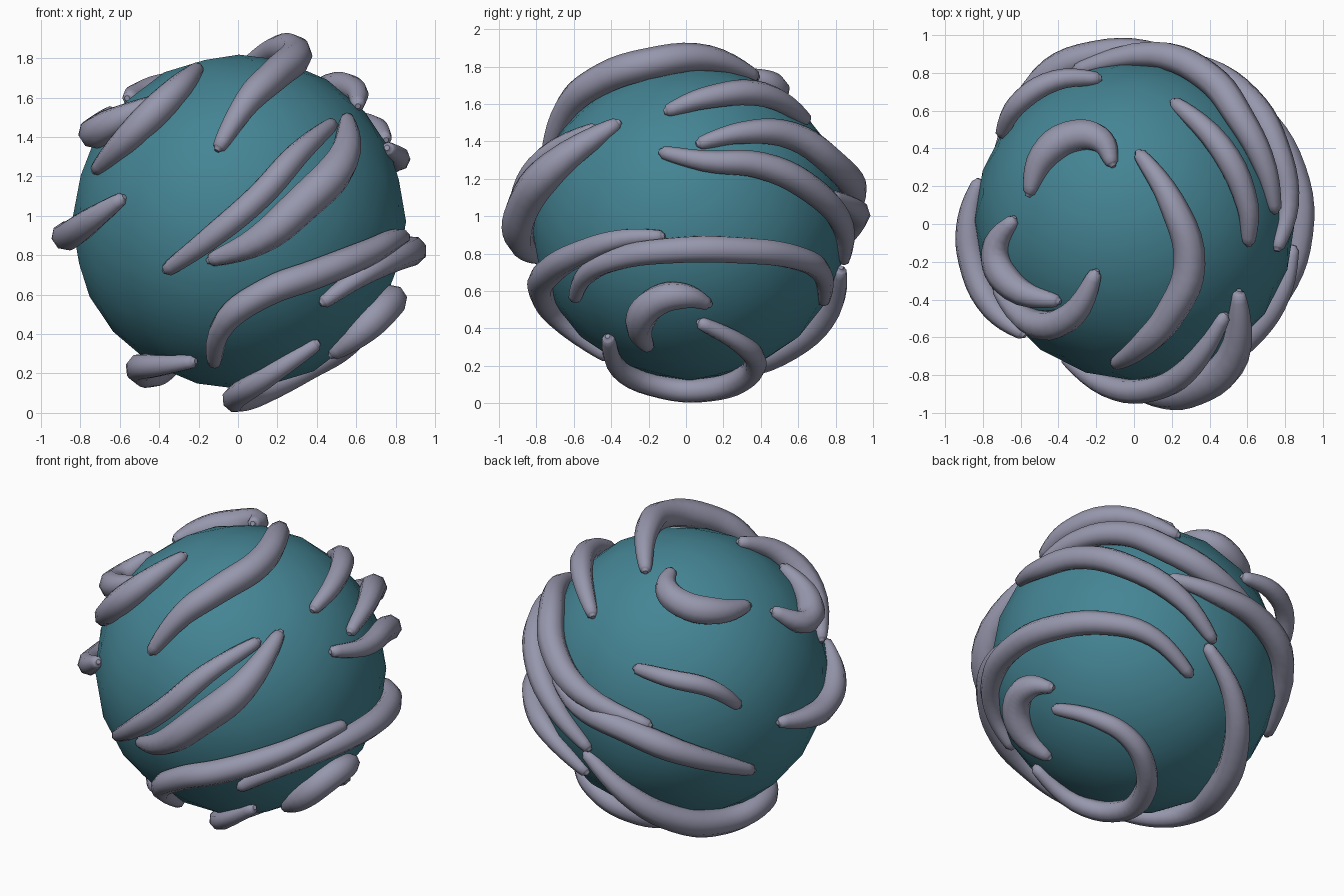
import bpy, math
from mathutils import Vector

if "Cube" in bpy.data.objects:
    bpy.data.objects.remove(bpy.data.objects["Cube"])

C = Vector((0.005, 0.02, 0.97))
R = 0.848

def material(name, rgb):
    m = bpy.data.materials.new(name)
    m.diffuse_color = (*rgb, 1)
    m.use_nodes = True
    m.node_tree.nodes["Principled BSDF"].inputs["Base Color"].default_value = m.diffuse_color
    return m

teal = material("teal", (0.058, 0.232, 0.295))
grey = material("lilac grey", (0.31, 0.31, 0.42))

# core ball, coarse but smooth shaded
bpy.ops.mesh.primitive_ico_sphere_add(subdivisions=3, radius=R, location=C)
ball = bpy.context.object
ball.name = "ball"
ball.data.materials.append(teal)
bpy.ops.object.shade_smooth()

TIP = 0.034

def strand(name, view, width, lift, *pts):
    """Tapered strand on the ball; view tells which two coordinates are given (None: all three)."""
    path = []
    for p in pts:
        if view == "front":
            d = Vector((p[0], 0, p[1])) - C
            d.y = -math.sqrt(max(0, 0.77 - d.x**2 - d.z**2))
        elif view == "right":
            d = Vector((0, p[0], p[1])) - C
            d.x = math.sqrt(max(0, 0.77 - d.y**2 - d.z**2))
        elif view == "top":
            d = Vector((p[0], p[1], 0)) - C
            d.z = math.sqrt(max(0, 0.77 - d.x**2 - d.y**2))
        else:
            d = Vector(p) - C
        path.append(d.normalized())
    dist = [0]
    for a, b in zip(path, path[1:]):
        dist.append(dist[-1] + (b - a).length)
    knots = []
    for d, s in zip(path, dist):
        k = math.sin(math.pi * s / dist[-1]) ** 0.75 if 0 < s < dist[-1] else 0
        w = TIP + (width - TIP) * k
        knots.append((C + d * (R + lift * width * k + 0.006), w))
    # rounded tips
    for end, i, j in ((0, 0, 1), (1, -1, -2)):
        tip = knots[i][0] + (knots[i][0] - knots[j][0]).normalized() * 0.022
        knots.insert(len(knots) if end else 0, (tip, 0.014))
        if not end:
            continue
    cu = bpy.data.curves.new(name, "CURVE")
    cu.dimensions = "3D"
    cu.bevel_depth = 1
    cu.bevel_resolution = 2
    cu.resolution_u = 5
    cu.use_fill_caps = True
    sp = cu.splines.new("BEZIER")
    sp.radius_interpolation = "LINEAR" if len(knots) < 4 else "CARDINAL"
    sp.bezier_points.add(len(knots) - 1)
    for bp, (co, w) in zip(sp.bezier_points, knots):
        bp.co = co
        bp.radius = w
        bp.handle_left_type = bp.handle_right_type = "AUTO"
    ob = bpy.data.objects.new(name, cu)
    bpy.context.collection.objects.link(ob)
    cu.materials.append(grey)
    bpy.ops.object.select_all(action="DESELECT")
    ob.select_set(True)
    bpy.context.view_layer.objects.active = ob
    bpy.ops.object.convert(target="MESH")
    bpy.ops.object.shade_smooth_by_angle(angle=math.radians(60))

# upper strands
strand("upper_left_strand", "front", .077, .5, (-.21, 1.77), (-.32, 1.62), (-.52, 1.42), (-.74, 1.24))
strand("left_hook", "top", .08, .45, (-.66, .02), (-.73, -.15), (-.63, -.33), (-.42, -.42))
strand("top_hook", "top", .088, .25, (-.57, .17), (-.48, .36), (-.3, .47), (-.17, .44), (-.12, .33))
strand("crown_strand", "top", .085, .8, (.03, .38), (.19, .12), (.28, -.2), (.18, -.46), (.05, -.62), (-.1, -.76))
# front strands
strand("front_strand_thin", "front", .067, .8, (.49, 1.48), (.3, 1.31), (.1, 1.09), (-.15, .88), (-.37, .72))
strand("front_strand_wide", "front", .095, 1.0, (.57, 1.51), (.49, 1.25), (.3, 1.05), (.1, .88), (-.14, .77))
strand("lower_front_strand", None, .075, .4, (-.12, -.42, .26), (-.06, -.67, .48), (.15, -.8, .6), (.4, -.74, .70),
       (.66, -.55, .81), (.8, -.33, .88), (.87, -.14, .89))
# right strands
strand("lower_right_band", None, .075, .5, (.46, -.63, .54), (.62, -.56, .67), (.78, -.37, .77), (.87, -.05, .82),
       (.83, .28, .82), (.66, .58, .78), (.46, .73, .7), (.2, .75, .54))
strand("lower_right_hook", "right", .085, .3, (-.21, .28), (-.25, .42), (-.15, .55), (0, .57), (.12, .52))
strand("upper_right_strand", "right", .068, .8, (-.1, 1.58), (.1, 1.62), (.4, 1.63), (.66, 1.53))
strand("back_right_strand_upper", None, .08, .7, (.8, .08, 1.42), (.72, .3, 1.46), (.56, .56, 1.43), (.38, .76, 1.28),
       (.1, .87, 1.13), (-.31, .83, 1.01))
strand("back_right_strand_lower", None, .075, .55, (.8, -.13, 1.36), (.85, .1, 1.31), (.75, .4, 1.27), (.58, .65, 1.14),
       (.33, .82, .95), (.11, .86, .76))
# back and left strands
strand("back_strand", None, .075, .65, (.38, .8, 1.11), (.13, .88, 1.04), (-.2, .85, .98), (-.47, .73, .87), (-.73, .36, .65))
strand("back_left_strand", None, .058, 1.3, (-.2, .8, 1.34), (-.4, .74, 1.31), (-.6, .61, 1.25), (-.72, .49, 1.12))
strand("left_strand", None, .075, .5, (-.61, -.6, 1.09), (-.75, -.45, .98), (-.87, -.2, .9), (-.86, .03, .91), (-.83, .22, .94))
# underside strands
strand("bottom_ring", None, .066, .75, (.4, -.42, .34), (.15, -.36, .17), (-.01, -.12, .09), (.03, .12, .08),
       (.18, .31, .14), (.35, .36, .25), (.52, .28, .34), (.66, .08, .43))
strand("lower_back_strand", None, .082, .65, (.13, .83, .71), (-.1, .75, .52), (-.3, .53, .33), (-.44, .23, .2),
       (-.49, -.05, .24), (-.4, -.27, .23), (-.24, -.41, .23))
